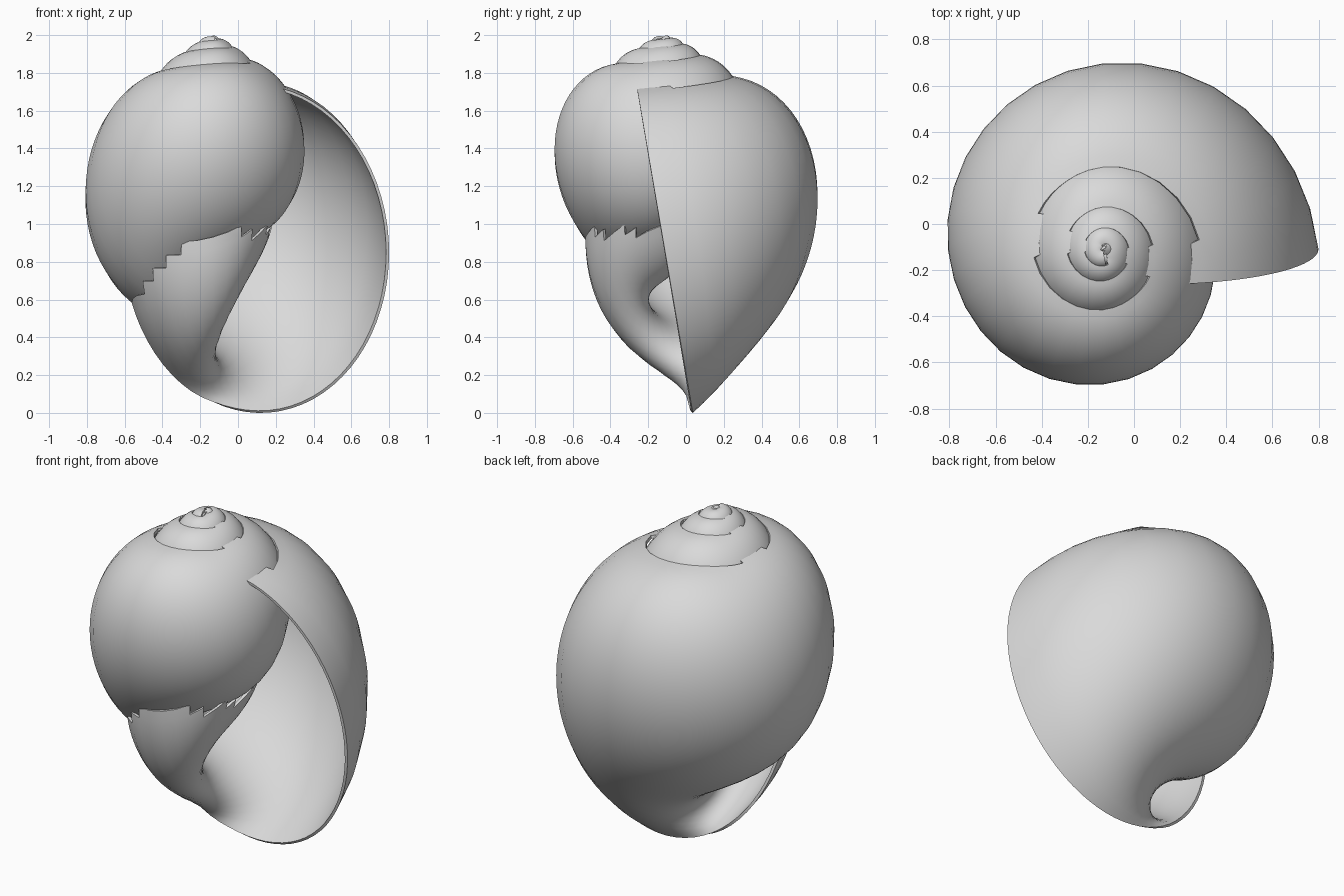
import bpy
import bmesh
from math import sin, cos, atan, pi, tau
from mathutils import Vector

cube = bpy.data.objects.get("Cube")
if cube:
    bpy.data.objects.remove(cube, do_unlink=True)

# Shell growth: an ellipse swept back from the mouth, shrinking towards the apex
APEX = Vector((-0.134, -0.113, 2.018))
GROWTH = 1.93                  # size ratio per whorl
TURNS, STEPS, RING = 3.8, 32, 72
OFFSET, DROP = 0.239, APEX.z - 0.868
THICKNESS = 0.016


def size(a):
    return GROWTH ** (-a / tau)


def section(a):
    """Half width, half height, lean and forward tilt of the ring at angle a."""
    side = sin(a) ** 2
    return 0.695 + 0.02 * side, 0.868, 0.15 * side - 0.019, 0.172 * (1 - side)


def shell_point(a, p):
    """Point at sweep angle a, measured back from the mouth, and ring angle p."""
    width, height, lean, tilt = section(a)
    u = OFFSET + width * cos(p)
    v = height * sin(p) + lean * cos(p)
    y = -tilt * v
    return APEX + size(a) * Vector((u * cos(a) - y * sin(a),
                                    u * sin(a) + y * cos(a), v - DROP))


def inside_whorl(point, a):
    """True if the point lies inside the tube near sweep angle a."""
    for _ in range(6):
        width, height, lean, tilt = section(a)
        q = (point - APEX) / size(a)
        u = q.x * cos(a) + q.y * sin(a)
        y = -q.x * sin(a) + q.y * cos(a)
        v = q.z + DROP
        if abs(u) < 1e-5:
            u = 1e-5
        a += max(-0.4, min(0.4, atan((y + tilt * v) / u)))
    if a > TURNS * tau:
        return False
    du = (u - OFFSET) / width
    dv = (v - lean * du) / height
    return du * du + dv * dv < 1.02


# Spiral shell surface, leaving out walls buried in earlier whorls
bm = bmesh.new()
count = int(TURNS * STEPS)
rings = [[bm.verts.new(shell_point(i * tau / STEPS, j * tau / RING))
          for j in range(RING)] for i in range(count + 1)]
for i in range(count):
    a = (i + 0.5) * tau / STEPS
    for j in range(RING):
        k = (j + 1) % RING
        quad = (rings[i][j], rings[i + 1][j], rings[i + 1][k], rings[i][k])
        centre = sum((c.co for c in quad), Vector()) / 4
        if not any(inside_whorl(centre, a + back) for back in (pi, tau)):
            bm.faces.new(quad)
# Closed tip
bm.faces.new(rings[-1])
bmesh.ops.delete(bm, geom=[v for v in bm.verts if not v.link_faces], context='VERTS')
mesh = bpy.data.meshes.new("spiral_shell")
bm.to_mesh(mesh)
bm.free()

shell = bpy.data.objects.new("spiral_shell", mesh)
bpy.context.collection.objects.link(shell)

# Plain grey material
grey = bpy.data.materials.new("light_grey")
grey.use_nodes = True
colour = (0.7, 0.7, 0.7, 1.0)
grey.diffuse_color = colour
grey.node_tree.nodes["Principled BSDF"].inputs["Base Color"].default_value = colour
mesh.materials.append(grey)

# Wall thickness with a crisp lip
wall = shell.modifiers.new("wall", 'SOLIDIFY')
wall.thickness = THICKNESS
wall.offset = -1
bpy.ops.object.select_all(action='DESELECT')
shell.select_set(True)
bpy.context.view_layer.objects.active = shell
bpy.ops.object.modifier_apply(modifier=wall.name)
bpy.ops.object.shade_smooth_by_angle(angle=pi / 4)
